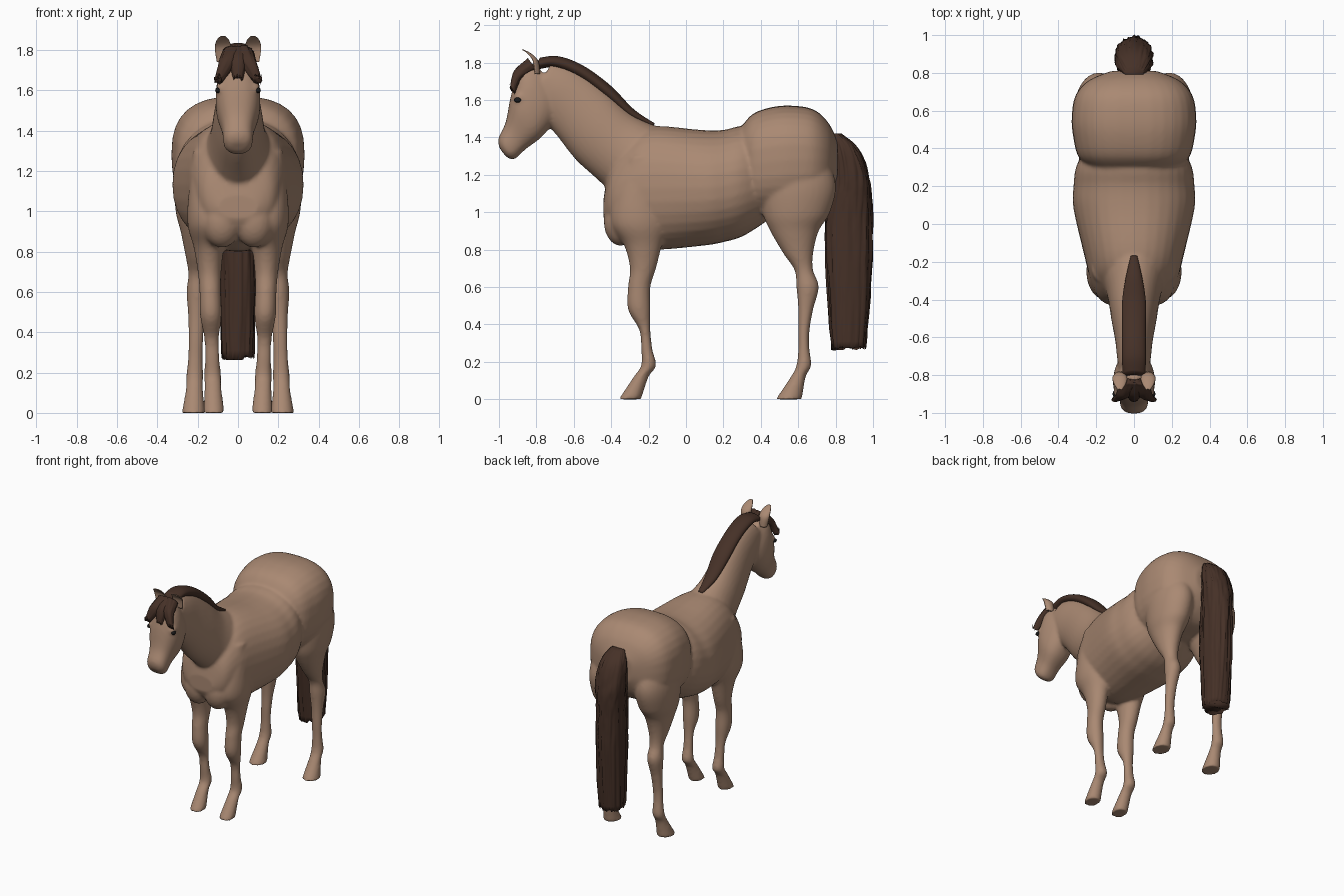
import bpy
import bmesh
import math
import random
from mathutils import Matrix, Vector

random.seed(4)
default_cube = bpy.data.objects.get("Cube")
if default_cube:
    bpy.data.objects.remove(default_cube, do_unlink=True)


def make_material(name, *colour):
    material = bpy.data.materials.new(name)
    material.use_nodes = True
    material.diffuse_color = (*colour, 1)
    shader = material.node_tree.nodes["Principled BSDF"]
    shader.inputs["Base Color"].default_value = (*colour, 1)
    return material


COAT = make_material("tan coat", .4, .25, .17)
HAIR = make_material("dark brown hair", .06, .03, .02)
DARK = make_material("near black", .01, .01, .01)

# Directions in which the cross-sections of each part lie
UPRIGHT = Vector((0, 0, 1))
LEVEL = Vector((0, 1, 0))
NECK_LEAN = Vector((0, .45, .89))
HEAD_LEAN = Vector((0, .6, -.8))


def catmull_rom(rows, steps):
    """Smoothly subdivide a list of cross-section rows."""
    result = []
    last = len(rows) - 1
    for i in range(last):
        before, start = rows[max(i - 1, 0)], rows[i]
        end, after = rows[i + 1], rows[min(i + 2, last)]
        for s in range(steps):
            t = s / steps
            result.append([
                b + (c - a) * t / 2 + (a - b * 2.5 + c * 2 - d / 2) * t ** 2
                + (b * 3 - a - c * 3 + d) * t ** 3 / 2
                for a, b, c, d in zip(before, start, end, after)])
    result.append(list(rows[last]))
    return result


def rounded(value, power):
    return math.copysign(abs(value) ** (2 / power), value)


def loft(bm, rows, lean, side=0, base_x=0, slope_x=0, count=32, power=2, cup=False, ripple=0):
    """Skin oval sections; each row is centre y, centre z, half depth, half width."""
    rings = []
    offsets = [random.uniform(-ripple, ripple) for _ in range(count)]
    for y, z, depth, width in catmull_rom(rows, 6):
        middle = Vector((side * (base_x + slope_x * z), y, z))
        ring = []
        for k in range(count):
            angle = math.tau * k / count
            along = rounded(math.cos(angle), power)
            across = rounded(math.sin(angle), power)
            if cup and along < 0:
                along *= -.3
            offsets[k] = offsets[k] * .8 + random.uniform(-ripple, ripple) / 2
            reach = lean * depth * along + Vector((width * across, 0, 0))
            ring.append(bm.verts.new(middle + reach * (1 + offsets[k])))
        rings.append(ring)
    for lower, upper in zip(rings, rings[1:]):
        for k in range(count):
            bm.faces.new((lower[k - 1], lower[k], upper[k], upper[k - 1]))
    for vert in rings[-1]:
        vert.co.z += random.uniform(0, ripple / 3)
    bm.faces.new(rings[0])
    bm.faces.new(rings[-1])


def ball(bm, centre, size):
    matrix = Matrix.Translation(centre) @ Matrix.Diagonal((*size, 1))
    bmesh.ops.create_uvsphere(bm, u_segments=20, v_segments=12, radius=1, matrix=matrix)


def finish(name, bm, material):
    bmesh.ops.recalc_face_normals(bm, faces=bm.faces[:])
    mesh = bpy.data.meshes.new(name)
    bm.to_mesh(mesh)
    bm.free()
    mesh.materials.append(material)
    mesh.shade_smooth()
    obj = bpy.data.objects.new(name, mesh)
    bpy.context.scene.collection.objects.link(obj)
    return obj


def limb(rows):
    """Give leg sections a width that follows from their depth."""
    return [(y, z, depth, depth * .55 + .02) for y, z, depth in rows]


# Trunk, neck and head sections
barrel = [(-.44, 1.02, .06, .1), (-.4, 1.08, .18, .18), (-.3, 1.12, .28, .23),
          (-.18, 1.13, .33, .26), (.08, 1.13, .31, .32), (.2, 1.14, .3, .32),
          (.32, 1.17, .29, .3), (.5, 1.2, .2, .2)]
rump = [(.28, 1.3, .13, .2), (.35, 1.26, .26, .29), (.45, 1.27, .29, .32),
        (.56, 1.28, .29, .33), (.68, 1.28, .27, .31), (.76, 1.28, .2, .24),
        (.81, 1.28, .1, .12)]
neck = [(-.16, 1.18, .27, .17), (-.27, 1.27, .22, .17), (-.38, 1.35, .2, .14),
        (-.5, 1.46, .2, .12), (-.61, 1.57, .18, .1), (-.7, 1.64, .16, .09),
        (-.78, 1.68, .14, .08)]
head = [(-.74, 1.71, .11, .06), (-.79, 1.64, .16, .1), (-.85, 1.52, .14, .11),
        (-.91, 1.41, .09, .08), (-.96, 1.34, .07, .07), (-.98, 1.32, .03, .04)]

# Leg sections from shoulder and hip down to the hoof
front_leg = limb([(-.23, 1.3, .08), (-.25, 1.1, .13), (-.25, .94, .15), (-.23, .82, .1),
                  (-.23, .7, .07), (-.25, .6, .06), (-.25, .48, .06), (-.22, .37, .03),
                  (-.21, .27, .03), (-.2, .18, .04), (-.24, .12, .04), (-.3, 0, .06)])
hind_leg = limb([(.58, 1.36, .14), (.6, 1.16, .2), (.59, 1, .18), (.58, .9, .13),
                 (.6, .78, .08), (.63, .69, .05), (.65, .6, .06), (.64, .48, .04),
                 (.63, .36, .03), (.63, .27, .03), (.63, .18, .04), (.6, .12, .04),
                 (.55, 0, .07)])

# Body: overlapping masses fused into one smooth skin
body = bmesh.new()
loft(body, barrel, UPRIGHT, power=2.2)
loft(body, rump, UPRIGHT, power=2.6)
loft(body, neck, NECK_LEAN)
loft(body, head, HEAD_LEAN, power=2.4)
for side in (1, -1):
    loft(body, front_leg, LEVEL, side, .12, .03)
    loft(body, hind_leg, LEVEL, side, .22, -.03)
    ball(body, (side * .08, -.35, .95), (.1, .09, .13))
    ball(body, (side * .08, -.89, 1.61), (.03, .03, .03))
skin = finish("horse_body", body, COAT)
fuse = skin.modifiers.new("fuse", "REMESH")
fuse.mode = "VOXEL"
fuse.voxel_size = .011
fuse.use_smooth_shade = True
relax = skin.modifiers.new("relax", "SMOOTH")
relax.iterations = 6

# Ears, eyes and nostrils
ear = [(-.81, 1.74, .03, .03), (-.82, 1.81, .03, .04), (-.85, 1.85, .02, .03),
       (-.88, 1.87, .01, .01)]
for side, label in ((1, "left"), (-1, "right")):
    ear_mesh = bmesh.new()
    loft(ear_mesh, ear, LEVEL, side, .075, cup=True)
    finish(label + "_ear", ear_mesh, COAT)
    eye_mesh = bmesh.new()
    ball(eye_mesh, (side * .1, -.9, 1.6), (.013, .02, .014))
    finish(label + "_eye", eye_mesh, DARK)
    nostril_mesh = bmesh.new()
    ball(nostril_mesh, (side * .04, -.98, 1.38), (.013, .013, .016))
    finish(label + "_nostril", nostril_mesh, DARK)

# Mane: follows the crest of the neck, thickening towards the poll
mane = []
for i, (y, z, depth, width) in enumerate(neck[1:]):
    crest = Vector((0, y, z)) + NECK_LEAN * depth
    thickness = min(.01 + i * .015, .035)
    mane.append((crest.y, crest.z, thickness, thickness * 1.8))
mane.append((-.8, 1.79, .04, .06))
forelock = [(-.82, 1.79, .04, .05), (-.9, 1.73, .03, .04), (-.93, 1.64, .02, .02)]
mane_mesh = bmesh.new()
loft(mane_mesh, mane, NECK_LEAN)
for side in (1, 0, -1):
    loft(mane_mesh, forelock, HEAD_LEAN, side, .92, -.5, ripple=.1)
finish("mane", mane_mesh, HAIR)

# Tail with ridged strands
tail = [(.8, 1.42, .03, .05), (.85, 1.34, .07, .09), (.88, 1.18, .1, .1),
        (.87, 1, .12, .09), (.87, .7, .12, .09), (.87, .26, .09, .08)]
tail_mesh = bmesh.new()
loft(tail_mesh, tail, LEVEL, count=64, power=2.3, ripple=.08)
finish("tail", tail_mesh, HAIR)
